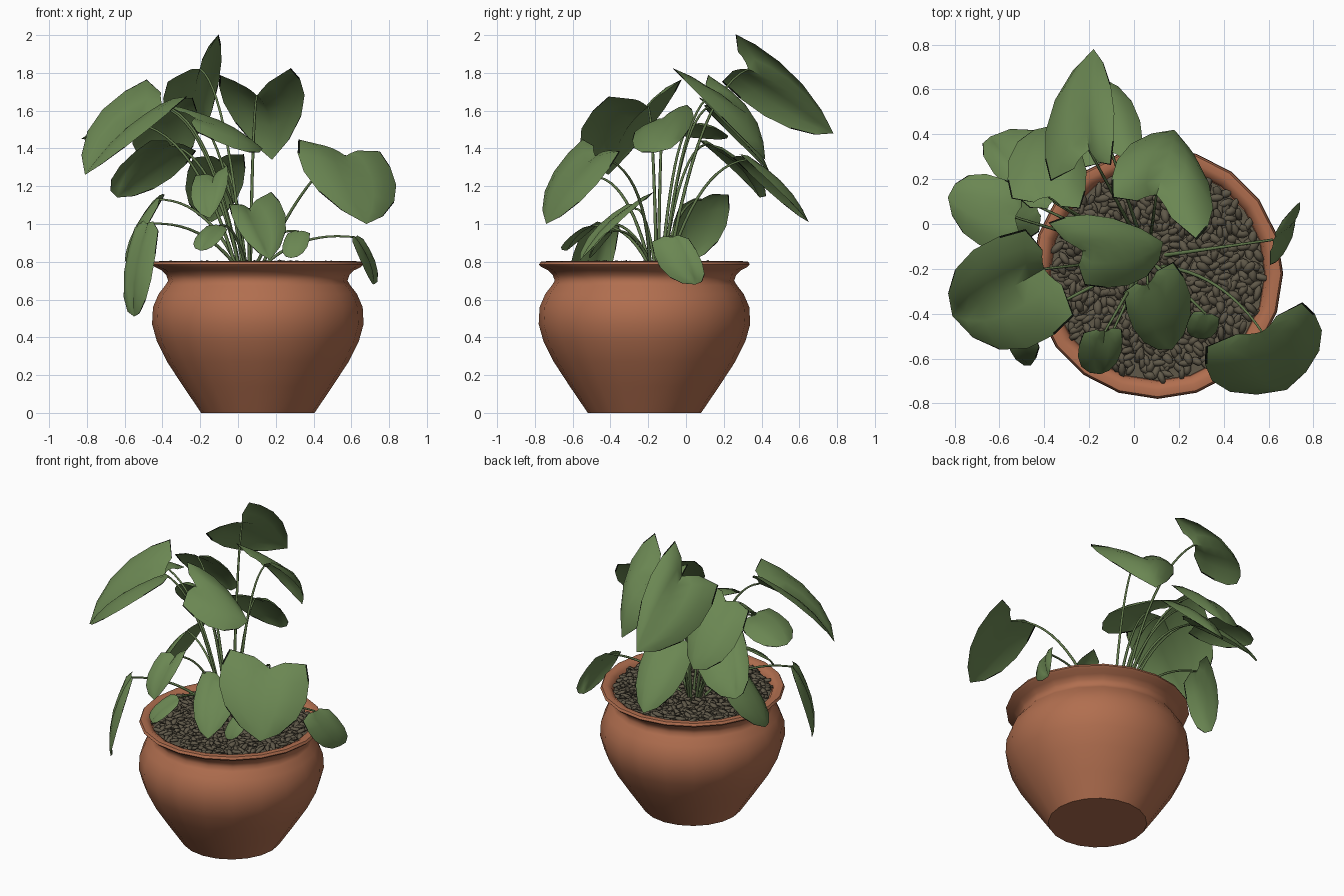
import bpy, bmesh, math, random
from mathutils import Vector, Matrix

random.seed(4)
cube = bpy.data.objects.get("Cube")
if cube:
    bpy.data.objects.remove(cube, do_unlink=True)

CENTRE = Vector((0.105, -0.22, 0))      # pot axis
ROOT = Vector((0.06, -0.15, 0.77))      # where the stems leave the soil


def material(name, rgb):
    mat = bpy.data.materials.new(name)
    mat.use_nodes = True
    mat.diffuse_color = (*rgb, 1)
    mat.node_tree.nodes["Principled BSDF"].inputs["Base Color"].default_value = (*rgb, 1)
    return mat


TERRACOTTA = material("terracotta", (0.44, 0.157, 0.078))
LEAF_GREEN = material("leaf green", (0.145, 0.24, 0.085))
LEAF_EDGE = material("dark leaf edge", (0.005, 0.007, 0.004))
STEM_GREEN = material("stem green", (0.12, 0.19, 0.07))
PEBBLE_BROWN = material("pebble brown", (0.115, 0.098, 0.066))


def finish(bm, name, mats, angle):
    mesh = bpy.data.meshes.new(name)
    bm.to_mesh(mesh)
    bm.free()
    for mat in mats:
        mesh.materials.append(mat)
    obj = bpy.data.objects.new(name, mesh)
    bpy.context.collection.objects.link(obj)
    bpy.ops.object.select_all(action='DESELECT')
    obj.select_set(True)
    bpy.context.view_layer.objects.active = obj
    bpy.ops.object.shade_smooth_by_angle(angle=math.radians(angle))


# Pot: lathed profile with a flared, rounded rim
def lathe(name, profile, mat, sides=20):
    bm = bmesh.new()
    rings = []
    for r, z in profile:
        ring = []
        for i in range(sides):
            a = 2 * math.pi * i / sides
            ring.append(bm.verts.new(CENTRE + Vector((r * math.cos(a), r * math.sin(a), z))))
        rings.append(ring)
    for low, high in zip(rings, rings[1:]):
        for i in range(sides):
            j = (i + 1) % sides
            bm.faces.new((low[i], low[j], high[j], high[i]))
    bm.faces.new(rings[0][::-1])
    bm.faces.new(rings[-1])
    finish(bm, name, [mat], 52)


lathe("pot", [(0.30, 0), (0.395, 0.14), (0.48, 0.27), (0.535, 0.38), (0.56, 0.47), (0.555, 0.56),
              (0.525, 0.63), (0.49, 0.675), (0.475, 0.70), (0.485, 0.73), (0.51, 0.755),
              (0.545, 0.772), (0.558, 0.785), (0.55, 0.80), (0.52, 0.803), (0.49, 0.787),
              (0.48, 0.75)], TERRACOTTA)
lathe("soil", [(0.40, 0.74), (0.478, 0.768)], PEBBLE_BROWN)

# Pebbles: flattened grains scattered over the soil
bm = bmesh.new()
COUNT = 560
for i in range(COUNT):
    r = 0.465 * math.sqrt((i + 0.5) / COUNT)
    a = i * 2.39996 + random.uniform(-0.04, 0.04)
    spot = CENTRE + Vector((r * math.cos(a), r * math.sin(a), 0.773 + random.uniform(0, 0.018)))
    turn = Matrix.Rotation(random.uniform(0, math.pi), 4, 'Z')
    tilt = Matrix.Rotation(random.uniform(-0.5, 0.5), 4, 'Y')
    size = Matrix.Diagonal((random.uniform(0.032, 0.044), random.uniform(0.016, 0.023), 0.012, 1))
    bmesh.ops.create_icosphere(bm, subdivisions=1, radius=1,
                               matrix=Matrix.Translation(spot) @ turn @ tilt @ size)
finish(bm, "pebbles", [PEBBLE_BROWN], 60)

# Heart-shaped leaf outline: (position on midrib, edge half-width, edge position along leaf)
HEART = [(0, 0.36, -0.13), (0.13, 0.9, -0.18), (0.28, 1.02, 0.04), (0.45, 1.02, 0.32),
         (0.64, 0.83, 0.6), (0.83, 0.46, 0.84), (1, 0, 1)]
ACROSS = (-1, -0.965, -0.66, -0.33, 0, 0.33, 0.66, 0.965, 1)


def stem(name, end, sway):
    reach = end - ROOT
    start = ROOT + Vector((reach.x * 0.12, reach.y * 0.12, 0))
    bend = start + Vector((reach.x * 0.35 + sway, reach.y * 0.35 + sway, reach.z * 0.85 + 0.06))
    curve = bpy.data.curves.new(name, 'CURVE')
    curve.dimensions = '3D'
    curve.bevel_depth = 0.008
    curve.bevel_resolution = 1
    spline = curve.splines.new('POLY')
    steps = 12
    spline.points.add(steps)
    for i, point in enumerate(spline.points):
        t = i / steps
        p = start * (1 - t) ** 2 + bend * 2 * t * (1 - t) + end * t * t
        point.co = (*p, 1)
        point.radius = 1.2 - 0.5 * t
    curve.materials.append(STEM_GREEN)
    bpy.context.collection.objects.link(bpy.data.objects.new(name, curve))


def leaf(name, base, tip, side_a, side_b, droop=0.09, sway=0):
    """Leaf from its stem joint to its tip, as wide as the two side points."""
    base, tip, side_a, side_b = map(Vector, (base, tip, side_a, side_b))
    along = tip - base
    normal = along.cross(side_a - side_b).normalized()
    if normal.z < 0:
        normal.negate()
    bm = bmesh.new()
    rows = []
    for mid, width, edge in HEART:
        row = []
        for u in ACROSS:
            s = abs(u)
            side = (side_a if u < 0 else side_b) - base
            p = base + along * (mid + (edge - mid) * s) + side * width * s
            arch = droop * math.sin(math.pi * mid) * (1 - 0.5 * s) + 0.05 * math.sin(math.pi * s) * width
            row.append(bm.verts.new(p + normal * along.length * arch))
        rows.append(row)
    last = len(ACROSS) - 2
    for k, (r, q) in enumerate(zip(rows, rows[1:])):
        for i in range(last + 1):
            face = bm.faces.new((r[i], r[i + 1], q[i + 1], q[i]))
            # withered dark rim on the lobes and towards the tip
            face.material_index = int(i in (0, last) and k not in (2, 3))
    bmesh.ops.remove_doubles(bm, verts=bm.verts, dist=0.0005)
    finish(bm, name + "_leaf", [LEAF_GREEN, LEAF_EDGE], 60)
    stem(name + "_stem", base, sway)


# Tall leaves
leaf("top_back", (-.2, .33, 1.82), (-.18, .78, 1.48), (-.38, .26, 1.67), (-.08, .34, 1.95))
leaf("back_middle", (.1, .13, 1.68), (.18, .42, 1.34), (-.11, .16, 1.72), (.31, -.05, 1.76), 0.2)
leaf("large_right", (-.4, -.2, 1.62), (-.81, -.41, 1.26), (-.57, -.04, 1.7), (-.33, -.47, 1.6))
leaf("large_left", (.57, -.48, 1.36), (.68, -.74, 1.0), (.31, -.6, 1.38), (.79, -.38, 1.31), sway=.09)
leaf("centre", (-.23, -.12, 1.56), (.13, -.08, 1.4), (-.33, .03, 1.6), (-.15, -.28, 1.44))
leaf("back_right", (-.38, .12, 1.62), (-.36, .44, 1.28), (-.56, .17, 1.52), (-.22, .12, 1.6))

# Middle leaves
leaf("far_right", (-.53, .03, 1.53), (-.83, .12, 1.45), (-.56, .19, 1.48), (-.59, -.12, 1.5))
leaf("lower_back_right", (-.36, .1, 1.42), (-.64, .39, 1.14), (-.53, .12, 1.38), (-.26, .26, 1.32))
leaf("lower_back", (-.1, .32, 1.34), (-.14, .65, 1.01), (-.26, .3, 1.28), (.04, .34, 1.3))
leaf("front_hanging", (-.13, -.48, 1.25), (-.15, -.67, 1.03), (-.24, -.52, 1.21), (-.05, -.5, 1.27))

# Low leaves around the rim
leaf("drooping_right", (-.48, -.43, 1.0), (-.55, -.54, .51), (-.42, -.58, .86), (-.56, -.36, .88))
leaf("side_right", (-.43, .08, 1.13), (-.6, .02, .8), (-.41, .23, 1.09), (-.45, -.06, 1.02))
leaf("front", (.06, -.27, 1.08), (.17, -.56, .81), (.21, -.21, 1.12), (-.04, -.36, 1.05))
leaf("small_front_left", (.32, -.4, .96), (.28, -.51, .82), (.25, -.41, .92), (.38, -.44, .92))
leaf("small_front_right", (-.1, -.49, .99), (-.2, -.63, .86), (-.19, -.5, .96), (-.07, -.59, .94))
leaf("rim_left", (.62, -.07, .93), (.72, .05, .68), (.62, -.17, .85), (.68, .05, .87))
